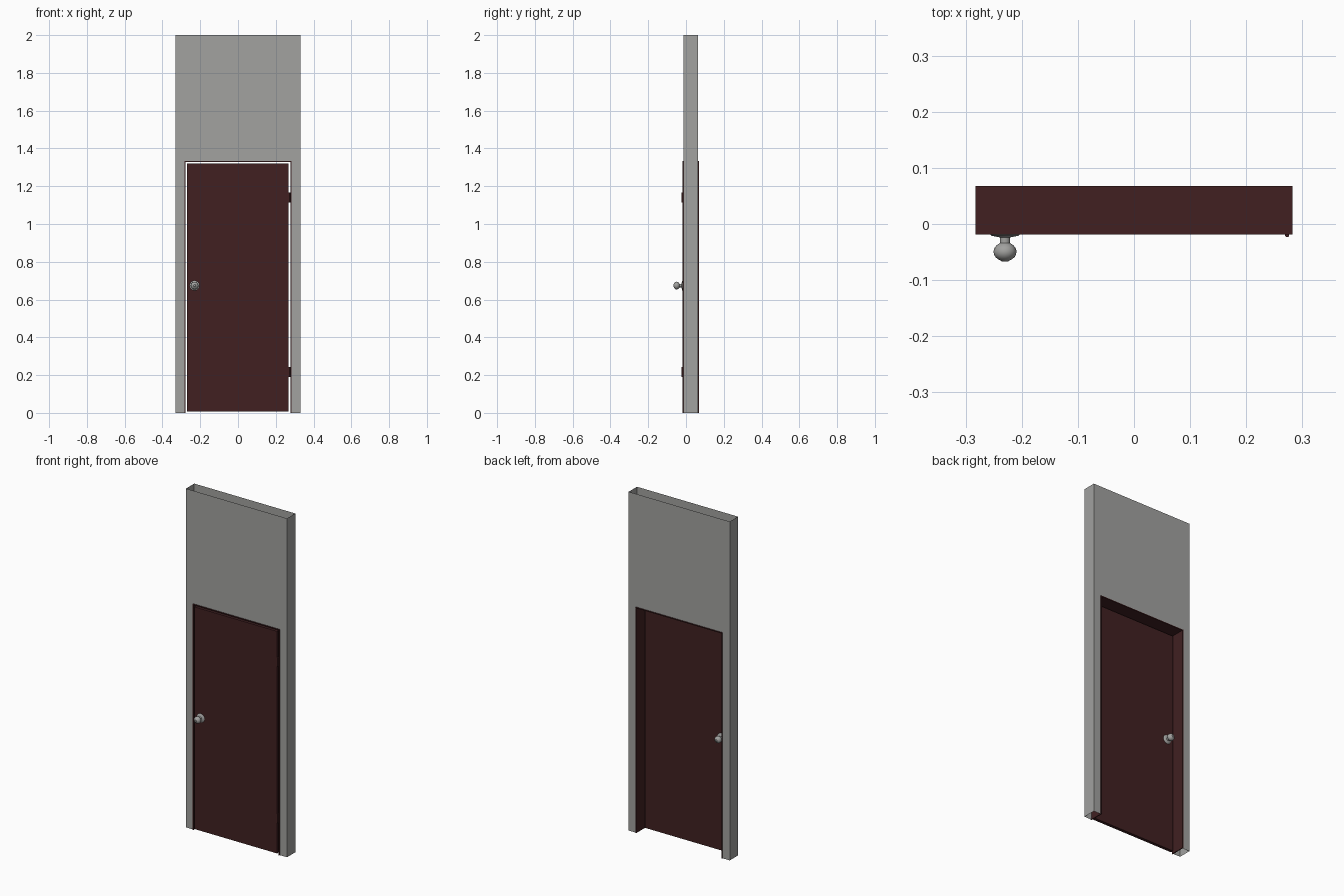
import bpy, bmesh, math
from mathutils import Matrix

if "Cube" in bpy.data.objects:
    bpy.data.objects.remove(bpy.data.objects["Cube"])


def material(name, r, g, b):
    m = bpy.data.materials.new(name)
    m.diffuse_color = (r, g, b, 1)
    m.use_nodes = True
    m.node_tree.nodes["Principled BSDF"].inputs["Base Color"].default_value = m.diffuse_color
    return m


GREY = material("wall grey", 0.36, 0.36, 0.35)
BROWN = material("dark brown", 0.052, 0.0145, 0.0155)
METAL = material("knob metal", 0.36, 0.36, 0.35)


def finish(name, bm, mat, normals=True):
    if normals:
        bmesh.ops.recalc_face_normals(bm, faces=bm.faces)
    me = bpy.data.meshes.new(name)
    bm.to_mesh(me)
    bm.free()
    me.materials.append(mat)
    ob = bpy.data.objects.new(name, me)
    bpy.context.collection.objects.link(ob)
    return ob


def box(name, x0, x1, y0, y1, z0, z1, mat):
    bm = bmesh.new()
    bmesh.ops.create_cube(bm, size=1)
    for v in bm.verts:
        v.co.x = x1 if v.co.x > 0 else x0
        v.co.y = y1 if v.co.y > 0 else y0
        v.co.z = z1 if v.co.z > 0 else z0
    return finish(name, bm, mat)


def arch(half_in, top_in, half_out, top_out):
    """Upside-down U outline in x, z, seen from the front."""
    return [(-half_out, 0), (-half_in, 0), (-half_in, top_in), (half_in, top_in),
            (half_in, 0), (half_out, 0), (half_out, top_out), (-half_out, top_out)]


# wall: hollow sheet shell, open at top and bottom
bm = bmesh.new()
outline = arch(0.28, 1.33, 0.33, 2.0)
front = [bm.verts.new((x, -0.014, z)) for x, z in outline]
back = [bm.verts.new((x, 0.063, z)) for x, z in outline]
bm.faces.new(front)
bm.faces.new(back[::-1])
bm.faces.new((front[0], front[7], back[7], back[0]))
bm.faces.new((front[5], back[5], back[6], front[6]))
finish("wall", bm, GREY, False)

# door frame: thin U-shaped lining standing slightly proud of the wall
bm = bmesh.new()
outline = arch(0.278, 1.328, 0.283, 1.333)
front = [bm.verts.new((x, -0.019, z)) for x, z in outline]
back = [bm.verts.new((x, 0.068, z)) for x, z in outline]
bm.faces.new(front)
bm.faces.new(back[::-1])
for i in range(8):
    j = (i + 1) % 8
    bm.faces.new((front[i], back[i], back[j], front[j]))
finish("door_frame", bm, BROWN)

# door panel
D0, D1 = -0.019, -0.001
box("door", -0.271, 0.268, D0, D1, 0.008, 1.319, BROWN)

# hinges: barrel with a leaf
for label, z in (("lower", 0.217), ("upper", 1.14)):
    bm = bmesh.new()
    bmesh.ops.create_cone(bm, cap_ends=True, segments=10, radius1=0.004, radius2=0.004,
                          depth=0.053, matrix=Matrix.Translation((0.273, -0.0195, z)))
    finish(label + "_hinge_barrel", bm, BROWN)
    box(label + "_hinge_leaf", 0.266, 0.279, -0.018, -0.016, z - 0.026, z + 0.026, BROWN)


# knobs: lathed profile (radius, distance from door) on both faces
profile = [(0.026, 0), (0.024, 0.002), (0.009, 0.005), (0.009, 0.015)]
for k in range(1, 8):
    a = math.radians(-62 + k * 19)
    profile.append((0.0205 * math.cos(a), 0.0305 + 0.017 * math.sin(a)))
profile.append((0.006, 0.0475))
SIDES = 16


def knob(name, y, direction):
    bm = bmesh.new()
    rings = []
    for r, d in profile:
        rings.append([bm.verts.new((-0.23 + r * math.cos(2 * math.pi * i / SIDES),
                                    y + direction * d,
                                    0.674 + r * math.sin(2 * math.pi * i / SIDES)))
                      for i in range(SIDES)])
    for a, b in zip(rings, rings[1:]):
        for i in range(SIDES):
            j = (i + 1) % SIDES
            bm.faces.new((a[i], a[j], b[j], b[i]))
    bm.faces.new(rings[0])
    bm.faces.new(rings[-1])
    ob = finish(name, bm, METAL)
    bpy.ops.object.select_all(action='DESELECT')
    ob.select_set(True)
    bpy.context.view_layer.objects.active = ob
    bpy.ops.object.shade_smooth_by_angle(angle=math.radians(35))


knob("front_knob", D0, -1)
knob("back_knob", D1, 1)
